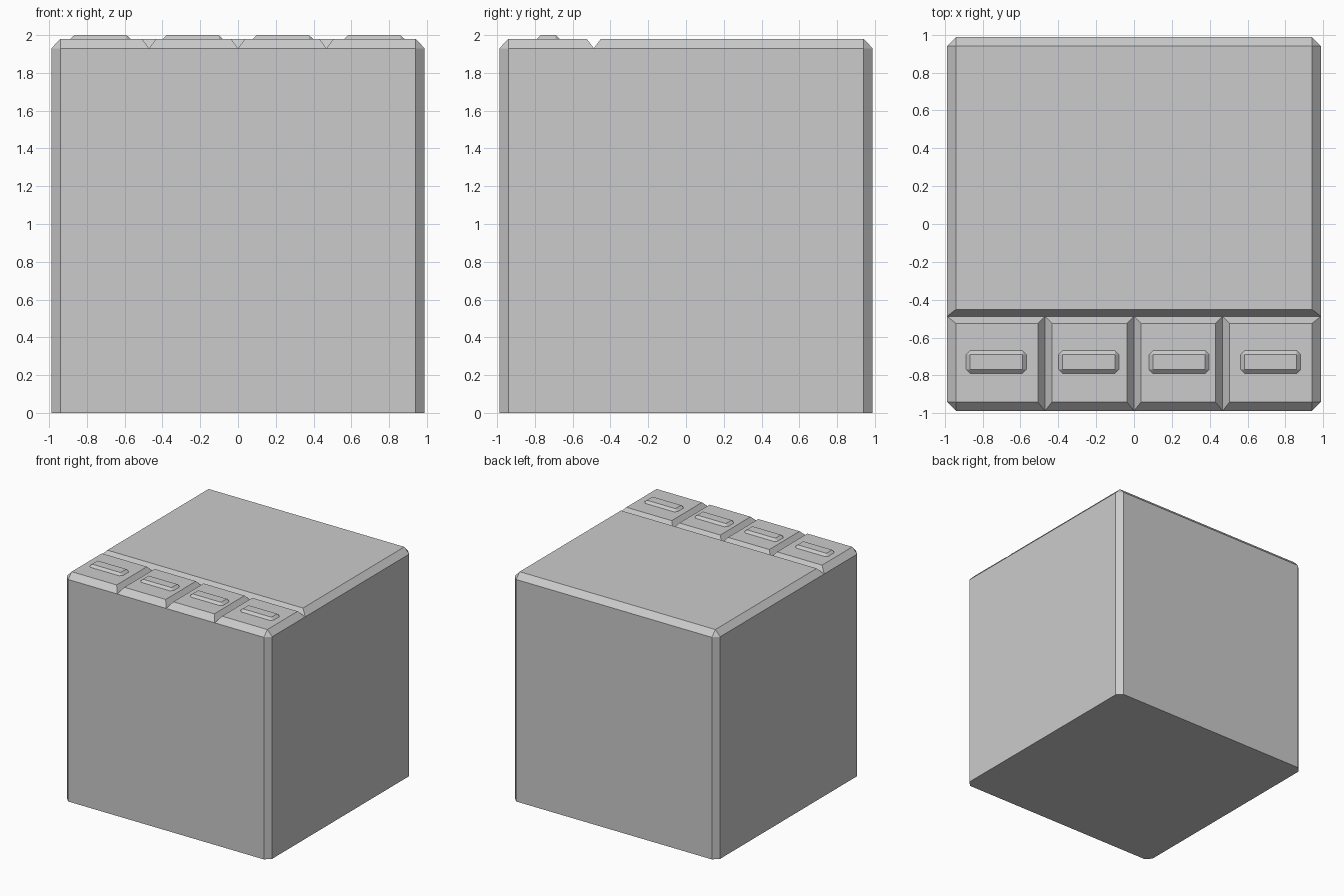
import bpy, bmesh, math

if "Cube" in bpy.data.objects:
    bpy.data.objects.remove(bpy.data.objects["Cube"])

E = 0.988        # half width of the block
B = 0.047        # outer bevel
G = 0.037        # groove bevel
ZB, ZT = 1.93, 1.98


def hull_part(name, points):
    """Solid convex part from its corner points, with flat n-gon faces."""
    bm = bmesh.new()
    for p in points:
        bm.verts.new(p)
    bmesh.ops.remove_doubles(bm, verts=bm.verts, dist=1e-5)
    bmesh.ops.convex_hull(bm, input=bm.verts)
    bmesh.ops.dissolve_limit(bm, angle_limit=math.radians(0.5),
                             verts=bm.verts, edges=bm.edges)
    bmesh.ops.recalc_face_normals(bm, faces=bm.faces)
    mesh = bpy.data.meshes.new(name)
    bm.to_mesh(mesh)
    bm.free()
    obj = bpy.data.objects.new(name, mesh)
    bpy.context.collection.objects.link(obj)
    return obj


def outline(x0, x1, y0, y1, z, cuts):
    """Rectangle with corner cuts (left-front, right-front, right-back, left-back)."""
    corners = [(x0, y0, 1, 1), (x1, y0, -1, 1), (x1, y1, -1, -1), (x0, y1, 1, -1)]
    pts = []
    for (x, y, sx, sy), c in zip(corners, cuts):
        pts += [(x + sx * c, y, z), (x, y + sy * c, z)]
    return pts


def bevelled_panel(name, x0, x1, y0, y1, z0, z1, insets, cuts):
    """Panel sloping in to a smaller top; insets are left, right, front, back."""
    l, r, f, b = insets
    return hull_part(name, outline(x0, x1, y0, y1, z0, cuts)
                     + outline(x0 + l, x1 - r, y0 + f, y1 - b, z1, (0,) * 4))


# Main block with bevelled upright corners
hull_part("body", outline(-E, E, -E, E, 0, (B,) * 4)
          + outline(-E, E, -E, E, ZB, (B,) * 4))

# Large lid behind the cross groove
SPLIT = -0.488
bevelled_panel("lid", -E, E, SPLIT, E, ZB, ZT, (B, B, G, B), (0, 0, B, B))

# Row of four front panels, each with a raised handle
edges = [-E, -0.471, 0, 0.468, E]
handles = [-0.728, -0.239, 0.238, 0.722]
for i, hx in enumerate(handles):
    left, right = (i == 0), (i == 3)
    bevelled_panel(f"front_panel_{i + 1}", edges[i], edges[i + 1], -E, SPLIT, ZB, ZT,
                   (B if left else G, B if right else G, B, G),
                   (B if left else 0, B if right else 0, 0, 0))
    bevelled_panel(f"handle_{i + 1}", hx - 0.159, hx + 0.159, -0.79, -0.669, ZT, 2.0,
                   (0.021,) * 4, (0.021,) * 4)
